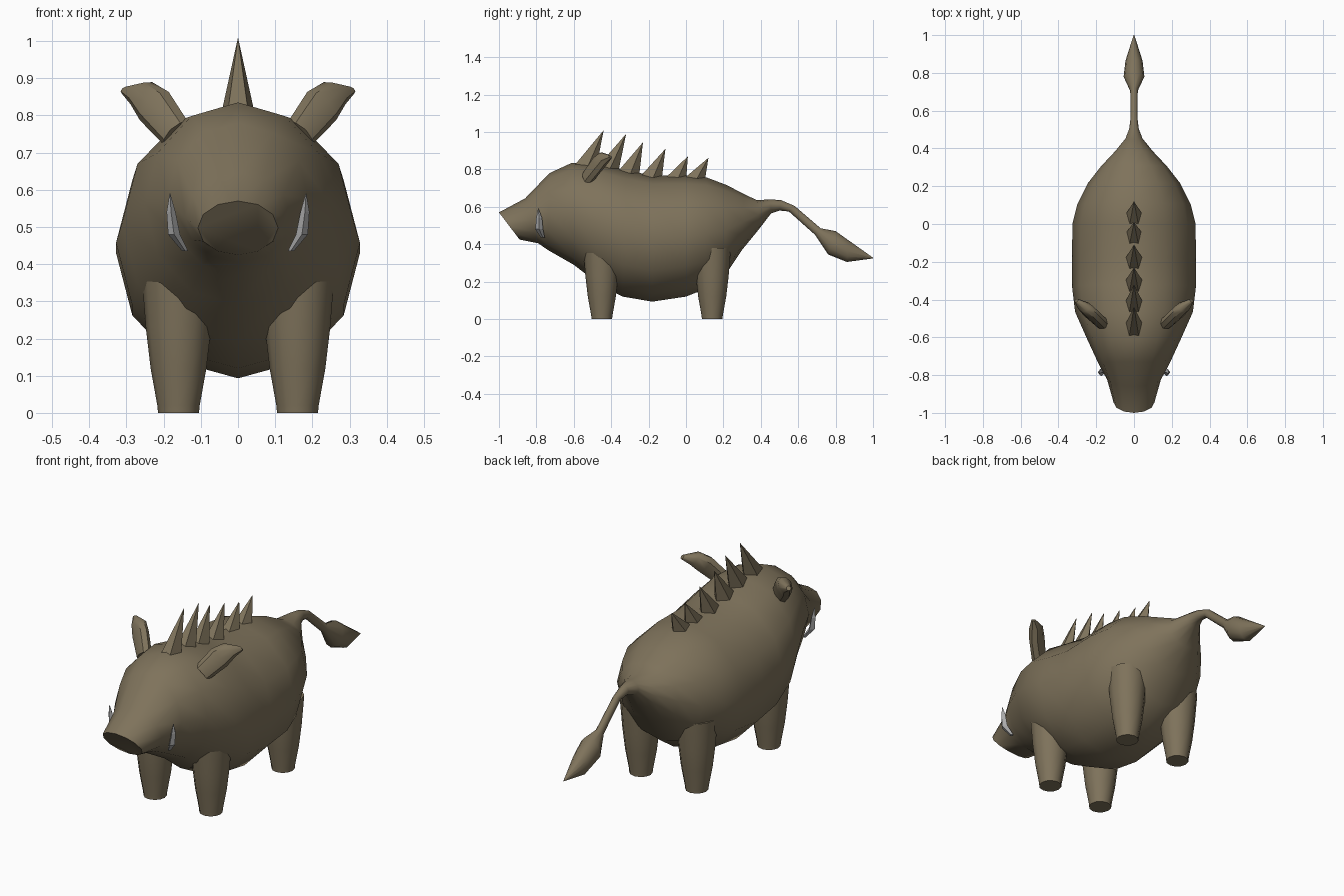
import bpy, bmesh, math
from mathutils import Vector

if "Cube" in bpy.data.objects:
    bpy.data.objects.remove(bpy.data.objects["Cube"], do_unlink=True)


def material(name, rgb):
    m = bpy.data.materials.new(name)
    m.use_nodes = True
    m.diffuse_color = (*rgb, 1)
    m.node_tree.nodes["Principled BSDF"].inputs["Base Color"].default_value = (*rgb, 1)
    return m


hide = material("brown hide", (0.21, 0.17, 0.105))
ivory = material("grey tusk", (0.4, 0.4, 0.4))


def finish(name, bm, mat, smooth=40):
    bmesh.ops.remove_doubles(bm, verts=bm.verts, dist=0.0005)
    bmesh.ops.recalc_face_normals(bm, faces=bm.faces)
    mesh = bpy.data.meshes.new(name)
    bm.to_mesh(mesh)
    bm.free()
    mesh.materials.append(mat)
    ob = bpy.data.objects.new(name, mesh)
    bpy.context.collection.objects.link(ob)
    bpy.ops.object.select_all(action="DESELECT")
    ob.select_set(True)
    bpy.context.view_layer.objects.active = ob
    if smooth:
        bpy.ops.object.shade_smooth_by_angle(angle=math.radians(smooth))
    return ob


def loft(name, rings, sides, mat, smooth=40):
    """Skin over rings, each given as centre and two half-axis vectors."""
    bm = bmesh.new()
    loops = []
    for c, u, v in rings:
        angles = [2 * math.pi * i / sides for i in range(sides)]
        loops.append([bm.verts.new(c + u * math.cos(a) + v * math.sin(a)) for a in angles])
    for a, b in zip(loops, loops[1:]):
        for i in range(sides):
            j = (i + 1) % sides
            bm.faces.new((a[i], a[j], b[j], b[i]))
    bm.faces.new(loops[0])
    bm.faces.new(loops[-1])
    return finish(name, bm, mat, smooth)


# Body, snout and tail: top y, top z, bottom y, bottom z, half width
profile = [
    (-1.0, 0.57, -0.89, 0.425, 0.108), (-0.86, 0.645, -0.79, 0.405, 0.142),
    (-0.73, 0.78, -0.74, 0.37, 0.19), (-0.61, 0.835, -0.60, 0.29, 0.25),
    (-0.46, 0.83, -0.47, 0.19, 0.312), (-0.32, 0.795, -0.34, 0.12, 0.328),
    (-0.18, 0.767, -0.18, 0.093, 0.328), (0.0, 0.767, 0.0, 0.12, 0.326),
    (0.11, 0.757, 0.10, 0.16, 0.30), (0.22, 0.715, 0.21, 0.235, 0.245),
    (0.31, 0.668, 0.30, 0.37, 0.175), (0.38, 0.635, 0.39, 0.48, 0.10),
    (0.45, 0.64, 0.455, 0.565, 0.045), (0.51, 0.635, 0.50, 0.58, 0.025),
    (0.58, 0.605, 0.55, 0.575, 0.018), (0.72, 0.485, 0.69, 0.45, 0.02),
    (0.80, 0.47, 0.76, 0.345, 0.055), (0.87, 0.42, 0.86, 0.305, 0.045),
    (1.0, 0.328, 1.0, 0.324, 0.002)]
rings = []
for yt, zt, yb, zb, w in profile:
    top, low = Vector((0, yt, zt)), Vector((0, yb, zb))
    rings.append(((top + low) / 2, (top - low) / 2, Vector((w, 0, 0))))
loft("body_and_tail", rings, 12, hide, 50)

# Tapering legs
for place, y in (("front", -0.45), ("back", 0.14)):
    for side, s in (("left", 1), ("right", -1)):
        shape = [(0, 0.055), (0.02, 0.057), (0.12, 0.075), (0.23, 0.088), (0.38, 0.10)]
        loft(f"{place}_leg_{side}",
             [(Vector((s * 0.16, y, z)), Vector((r, 0, 0)), Vector((0, r, 0))) for z, r in shape],
             12, hide)

for side, s in (("left", 1), ("right", -1)):
    # Flat paddle ears leaning outward and back
    across = Vector((-0.7 * s, -0.15, 0.7))
    thick = Vector((s * 0.55, -0.75, 0.35))
    path = [(0.165, -0.53, 0.75, 0.045), (0.225, -0.475, 0.825, 0.055),
            (0.26, -0.44, 0.86, 0.042), (0.305, -0.405, 0.868, 0.012)]
    loft(f"ear_{side}",
         [(Vector((s * x, y, z)), across * r, thick * min(r, 0.032)) for x, y, z, r in path],
         8, hide)

    # Upturned tusks
    path = [(0.142, -0.765, 0.435, 0.008), (0.172, -0.785, 0.48, 0.016),
            (0.18, -0.785, 0.54, 0.012), (0.183, -0.79, 0.59, 0.001)]
    loft(f"tusk_{side}",
         [(Vector((s * x, y, z)), Vector((r, 0, 0)), Vector((0, 1.3 * r, 0))) for x, y, z, r in path],
         4, ivory, 0)

# Row of backswept mane spikes: front y, base z, tip y, tip z
spikes = [(-0.61, 0.825, -0.44, 1.01), (-0.49, 0.815, -0.32, 0.99),
          (-0.38, 0.79, -0.23, 0.945), (-0.26, 0.765, -0.11, 0.91),
          (-0.13, 0.755, 0.01, 0.87), (-0.03, 0.755, 0.12, 0.862)]
for n, (y, z, ty, tz) in enumerate(spikes):
    bm = bmesh.new()
    outline = [(-0.028, 0), (0.028, 0), (0.045, 0.08), (0, 0.13), (-0.045, 0.08)]
    base = [bm.verts.new((x, y + dy, z - 0.02)) for x, dy in outline]
    tip = bm.verts.new((0, ty, tz))
    bm.faces.new(base)
    for i in range(len(base)):
        bm.faces.new((base[i], base[(i + 1) % len(base)], tip))
    finish(f"mane_spike_{n + 1}", bm, hide, 0)
